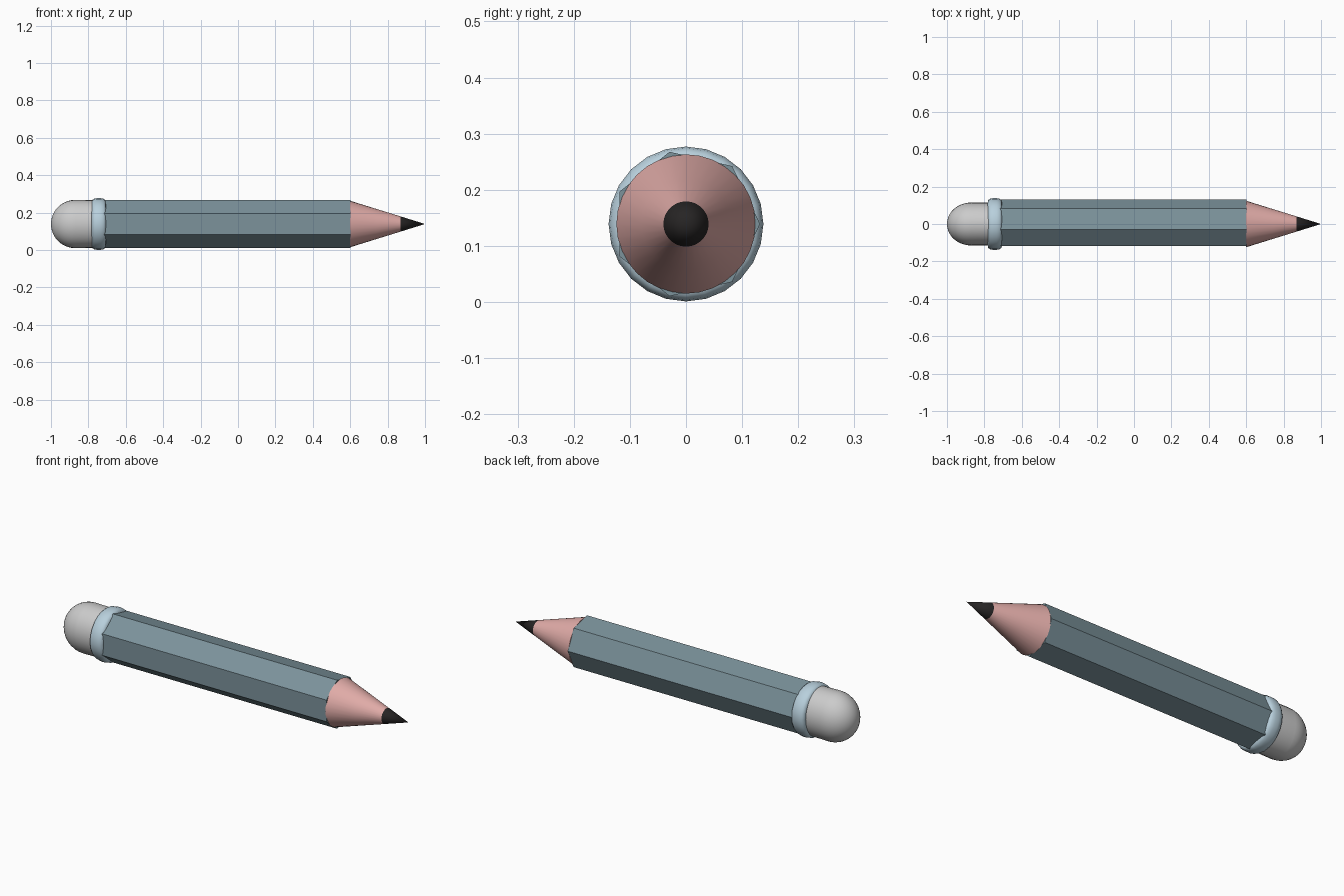
import bpy, bmesh, math

if "Cube" in bpy.data.objects:
    bpy.data.objects.remove(bpy.data.objects["Cube"])

AXIS_Z = 0.139


def material(name, rgb):
    m = bpy.data.materials.new(name)
    m.diffuse_color = (*rgb, 1)
    m.use_nodes = True
    m.node_tree.nodes["Principled BSDF"].inputs["Base Color"].default_value = m.diffuse_color
    return m


def lathe(name, profile, sides, mat=None, ry=1.0, smooth=True, closed=False):
    """Revolve (x, radius) points around the pencil's long axis."""
    bm = bmesh.new()
    rings = []
    for x, r in profile:
        if r == 0:
            rings.append([bm.verts.new((x, 0, AXIS_Z))] * sides)
            continue
        angles = [2 * math.pi * i / sides for i in range(sides)]
        rings.append([bm.verts.new((x, ry * r * math.cos(a), AXIS_Z + r * math.sin(a)))
                      for a in angles])
    pairs = list(zip(rings, rings[1:]))
    if closed:
        pairs.append((rings[-1], rings[0]))
    for a, b in pairs:
        for i in range(sides):
            j = (i + 1) % sides
            bm.faces.new(list(dict.fromkeys((a[i], a[j], b[j], b[i]))))
    if not closed:
        for (x, r), ring in ((profile[0], rings[0]), (profile[-1], rings[-1])):
            if r:
                bm.faces.new(ring)
    bmesh.ops.recalc_face_normals(bm, faces=bm.faces)
    mesh = bpy.data.meshes.new(name)
    bm.to_mesh(mesh)
    bm.free()
    ob = bpy.data.objects.new(name, mesh)
    bpy.context.collection.objects.link(ob)
    if mat:
        mesh.materials.append(mat)
    if smooth:
        bpy.ops.object.select_all(action='DESELECT')
        ob.select_set(True)
        bpy.context.view_layer.objects.active = ob
        bpy.ops.object.shade_smooth_by_angle(angle=math.radians(40))
    return ob


paint = material("paint", (0.20, 0.29, 0.33))
wood = material("wood", (0.75, 0.41, 0.39))
lead = material("lead", (0.02, 0.018, 0.018))
metal = material("metal", (0.48, 0.63, 0.72))

# Seven-sided flat-faced body
lathe("body", [(-0.745, 0.132), (0.602, 0.132)], 7, paint, smooth=False)

# Sharpened wood cone and lead tip, on one straight taper
lathe("wood_cone", [(0.60, 0.124), (0.742, 0.080), (0.87, 0.0403)], 32, wood)
lathe("lead_tip", [(0.87, 0.0403), (1.0, 0)], 32, lead)

# Rounded metal band
half = [(-0.038, 0.100), (-0.038, 0.118), (-0.035, 0.128), (-0.025, 0.135), (-0.010, 0.138)]
band = half + [(-x, r) for x, r in reversed(half)]
lathe("ferrule", [(-0.744 + x, r) for x, r in band], 24, metal, closed=True)

# Eraser, slightly narrower in y, with a domed end
dome = [(-0.87 - 0.13 * math.cos(t), 0.129 * math.sin(t))
        for t in [math.pi / 2 * i / 10 for i in range(1, 11)]]
lathe("eraser", [(-1.0, 0)] + dome + [(-0.745, 0.127)], 32, ry=0.89)
